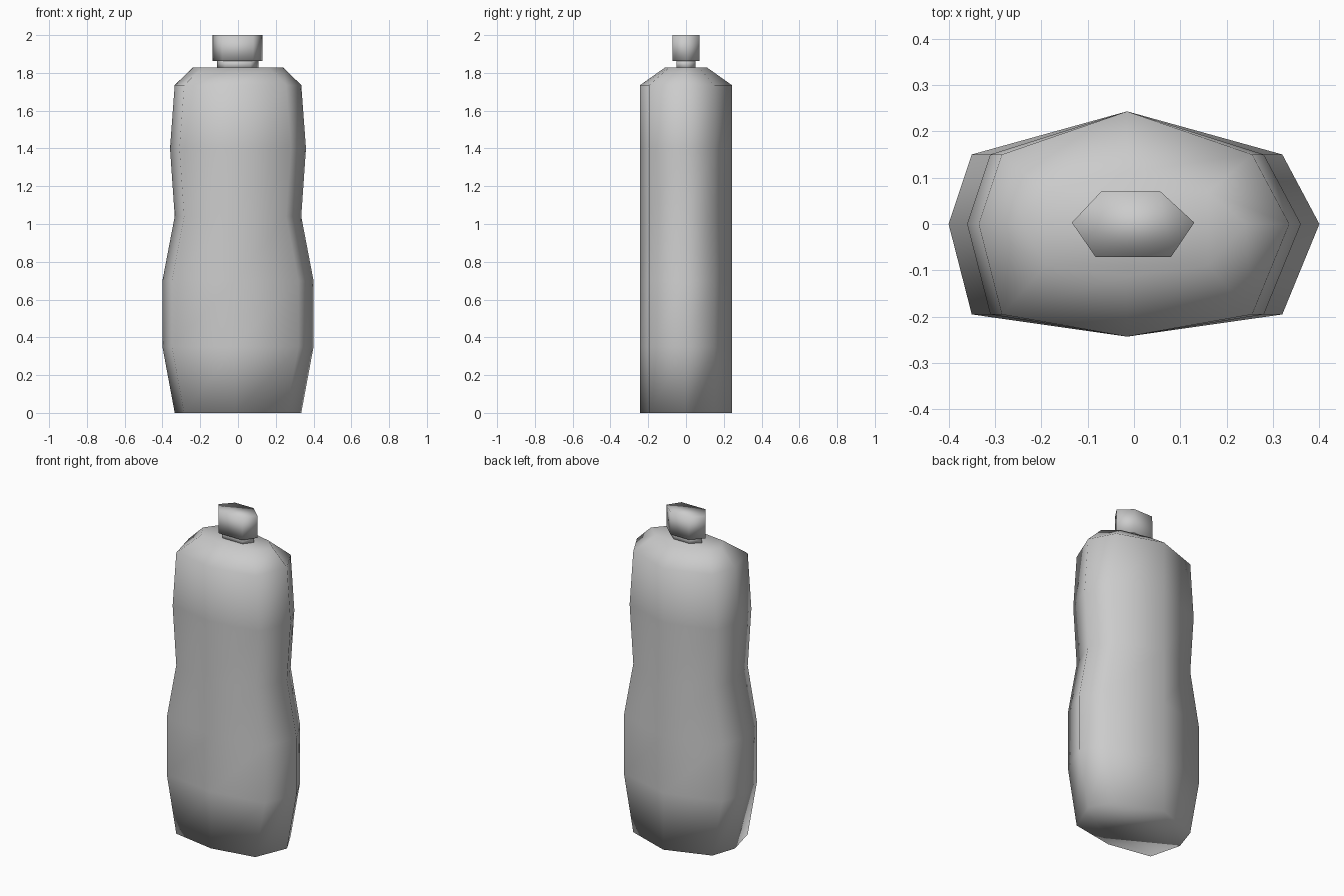
import bpy
import bmesh

cube = bpy.data.objects.get("Cube")
if cube:
    bpy.data.objects.remove(cube, do_unlink=True)

grey = bpy.data.materials.new("plain_grey")
grey.use_nodes = True
colour = (0.6, 0.6, 0.6, 1)
grey.diffuse_color = colour
grey.node_tree.nodes["Principled BSDF"].inputs["Base Color"].default_value = colour


def loft(name, rings):
    """Skin a stack of equal-length rings, closed at both ends."""
    bm = bmesh.new()
    loops = [[bm.verts.new(p) for p in ring] for ring in rings]
    n = len(loops[0])
    for low, high in zip(loops, loops[1:]):
        for i in range(n):
            j = (i + 1) % n
            bm.faces.new((low[i], low[j], high[j], high[i]))
    bm.faces.new(loops[0][::-1])
    bm.faces.new(loops[-1])
    bmesh.ops.recalc_face_normals(bm, faces=bm.faces)
    for face in bm.faces:
        face.smooth = True
    mesh = bpy.data.meshes.new(name)
    bm.to_mesh(mesh)
    bm.free()
    mesh.materials.append(grey)
    obj = bpy.data.objects.new(name, mesh)
    bpy.context.collection.objects.link(obj)
    return obj


def body_ring(half_width, z, depth=1.0):
    """Eight-sided section whose corners keep a fixed inset from the sides."""
    mid, corner = -0.015, half_width - 0.065
    section = [(half_width, 0), (mid + corner, 0.15), (mid, 0.243),
               (mid - corner, 0.15), (-half_width, 0), (mid - corner, -0.195),
               (mid, -0.243), (mid + corner, -0.195)]
    return [(x, y * depth, z) for x, y in section]


# Waisted bottle body with sloping shoulders
profile = [(0.335, 0), (0.4, 0.35), (0.4, 0.7), (0.335, 1.04),
           (0.36, 1.4), (0.335, 1.735)]
rings = [body_ring(w, z) for w, z in profile]
rings.append(body_ring(0.24, 1.828, 0.46))
loft("bottle_body", rings)

# Six-sided neck and cap
hexagon = [(0.13, 0.003), (0.056, 0.071), (-0.07, 0.071),
           (-0.134, 0.003), (-0.083, -0.071), (0.08, -0.071)]


def hex_ring(z, sx=1.0, sy=1.0):
    return [(x * sx, y * sy, z) for x, y in hexagon]


loft("neck", [hex_ring(1.82, 0.83, 0.72), hex_ring(1.87, 0.83, 0.72)])
loft("cap", [hex_ring(1.862), hex_ring(2.0)])
